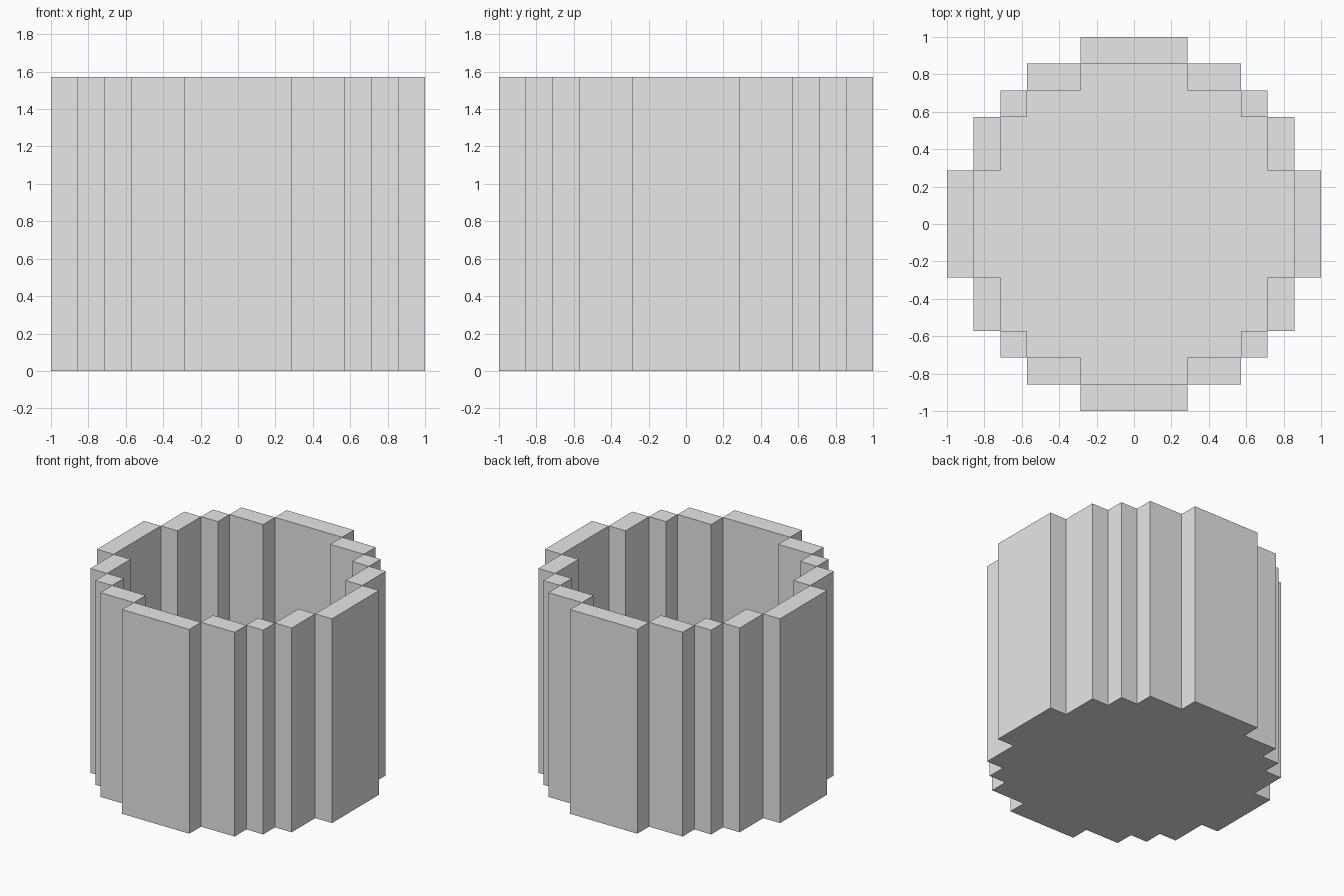
import bpy
import bmesh

cube = bpy.data.objects.get("Cube")
if cube:
    bpy.data.objects.remove(cube, do_unlink=True)

UNIT = 1 / 7          # grid step of the stepped outline
HEIGHT = 11 * UNIT
FLOOR = UNIT

# One quarter of the outer and inner outlines, in grid steps
OUTER = [(7, 2), (6, 2), (6, 4), (5, 4), (5, 5), (4, 5), (4, 6), (2, 6), (2, 7)]
INNER = [(6, 2), (5, 2), (5, 4), (4, 4), (4, 5), (2, 5), (2, 6)]
# Rim blocks of one quarter: x range, y range
RIM = [(6, 7, -2, 2), (5, 6, 2, 4), (4, 5, 4, 5), (2, 4, 5, 6)]


def turn(p, quarters):
    x, y = p
    for _ in range(quarters):
        x, y = -y, x
    return x * UNIT, y * UNIT


def full_loop(quarter):
    return [turn(p, q) for q in range(4) for p in quarter]


def ring(bm, points, z):
    return [bm.verts.new((x, y, z)) for x, y in points]


def walls(bm, low, high):
    for i in range(len(low)):
        j = (i + 1) % len(low)
        bm.faces.new((low[i], low[j], high[j], high[i]))


bm = bmesh.new()

# Outer wall and underside
outer = full_loop(OUTER)
low, high = ring(bm, outer, 0), ring(bm, outer, HEIGHT)
walls(bm, low, high)
bm.faces.new(low[::-1])

# Inner wall and floor of the cavity
inner = full_loop(INNER)
low, high = ring(bm, inner, FLOOR), ring(bm, inner, HEIGHT)
walls(bm, low[::-1], high[::-1])
bm.faces.new(low)

# Flat rim on top
for q in range(4):
    for x0, x1, y0, y1 in RIM:
        corners = [(x0, y0), (x1, y0), (x1, y1), (x0, y1)]
        bm.faces.new(ring(bm, [turn(c, q) for c in corners], HEIGHT))

mesh = bpy.data.meshes.new("stepped_round_pot")
bm.to_mesh(mesh)
bm.free()

# Plain grey material
grey = bpy.data.materials.new("light_grey")
grey.use_nodes = True
colour = (0.8, 0.8, 0.8, 1)
grey.diffuse_color = colour
grey.node_tree.nodes["Principled BSDF"].inputs["Base Color"].default_value = colour
mesh.materials.append(grey)

pot = bpy.data.objects.new("stepped_round_pot", mesh)
bpy.context.collection.objects.link(pot)
